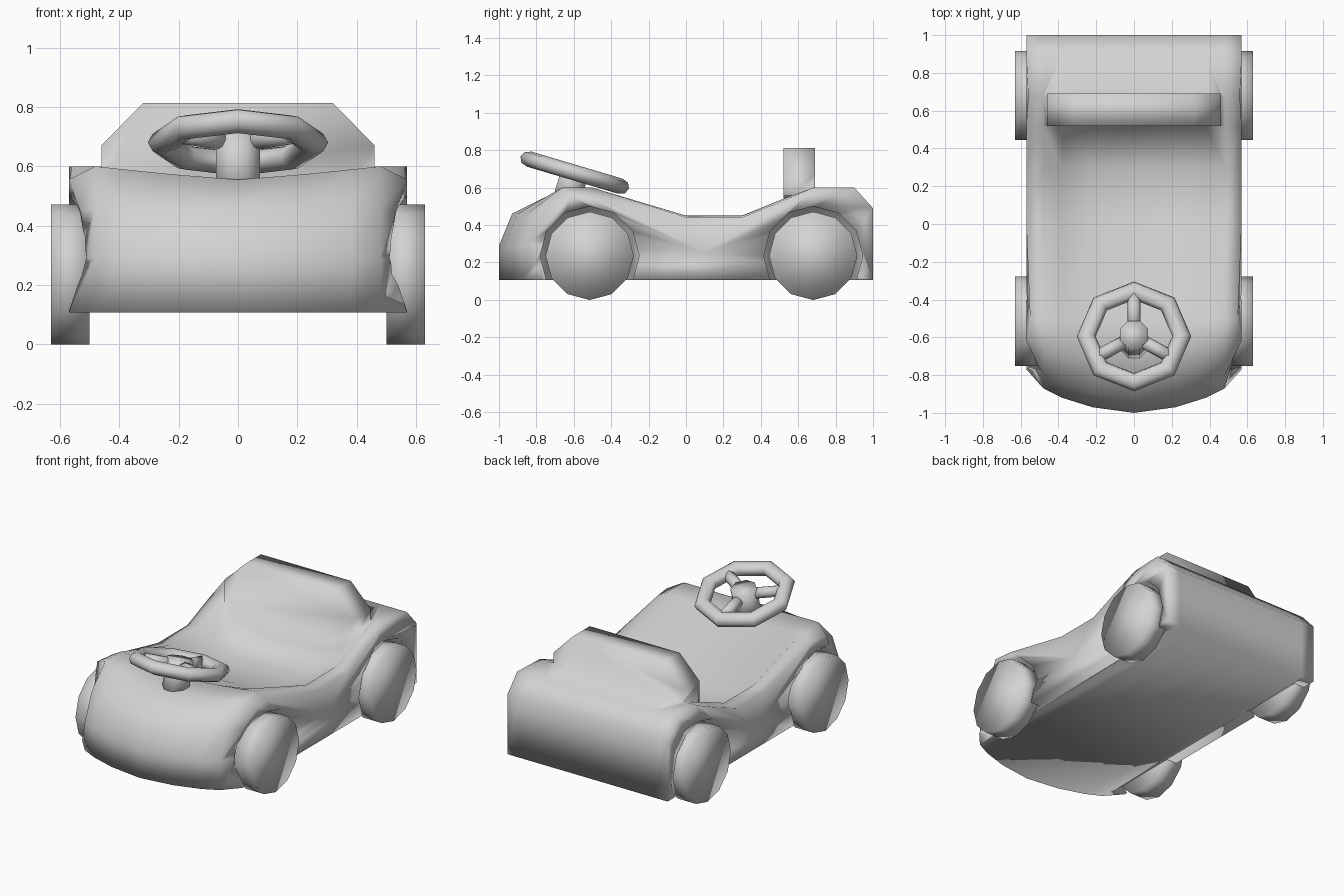
import bpy, bmesh, math
from mathutils import Vector, Matrix

if "Cube" in bpy.data.objects:
    bpy.data.objects.remove(bpy.data.objects["Cube"])

grey = bpy.data.materials.new("plain_grey")
grey.use_nodes = True
grey.diffuse_color = (0.65, 0.65, 0.65, 1)
grey.node_tree.nodes["Principled BSDF"].inputs["Base Color"].default_value = (0.65, 0.65, 0.65, 1)


def finish(bm, name):
    bmesh.ops.recalc_face_normals(bm, faces=bm.faces)
    for f in bm.faces:
        f.smooth = True
    mesh = bpy.data.meshes.new(name)
    bm.to_mesh(mesh)
    bm.free()
    mesh.materials.append(grey)
    ob = bpy.data.objects.new(name, mesh)
    bpy.context.collection.objects.link(ob)
    return ob


def rod(name, start, end, radius, sides, spin=0.0):
    """Closed cylinder between two points."""
    start, end = Vector(start), Vector(end)
    axis = end - start
    matrix = (Matrix.Translation((start + end) / 2)
              @ axis.to_track_quat("Z", "Y").to_matrix().to_4x4()
              @ Matrix.Rotation(spin, 4, "Z"))
    bm = bmesh.new()
    bmesh.ops.create_cone(bm, cap_ends=True, segments=sides, radius1=radius,
                          radius2=radius, depth=axis.length, matrix=matrix)
    return finish(bm, name)


def combine(target, other, operation):
    """Apply a boolean with a helper object, then remove the helper."""
    mod = target.modifiers.new("combine", "BOOLEAN")
    mod.operation = operation
    mod.solver = "EXACT"
    mod.object = other
    bpy.context.view_layer.objects.active = target
    bpy.ops.object.modifier_apply(modifier=mod.name)
    bpy.data.objects.remove(other)


# Body: rows along the side outline, columns across the width
# row = y, rim z, centre z, bowl sharpness, nose curve share, edge drop, edge x
rows = [(-1.0, 0.107, 0.107, 1, 1, 0, 0.57), (-1.0, 0.29, 0.29, 1, 1, 0, 0.51),
        (-0.93, 0.46, 0.46, 1, 1, 0.01, 0.53), (-0.72, 0.6, 0.555, 1.2, 0.45, 0.045, 0.57),
        (-0.5, 0.6, 0.55, 1.2, 0, 0.04, 0.55), (0, 0.45, 0.33, 5, 0, 0.01, 0.57),
        (0.3, 0.45, 0.33, 5, 0, 0.01, 0.57), (0.52, 0.54, 0.4, 4, 0, 0.01, 0.57),
        (0.68, 0.6, 0.6, 1, 0, 0, 0.56), (0.9, 0.6, 0.6, 1, 0, 0, 0.57),
        (1.0, 0.49, 0.49, 1, 0, 0, 0.57), (1.0, 0.107, 0.107, 1, 0, 0, 0.57)]
# column = x, nose setback
half = [(0, 0), (0.22, 0.03), (0.38, 0.08), (0.48, 0.13), (0.57, 0.23)]
columns = [(-x, s) for x, s in reversed(half[1:])] + half
bm = bmesh.new()
grid = []
for x, setback in columns:
    line = []
    for y, rim, mid, sharp, nose, drop, edge_x in rows:
        z = mid + (rim - mid) * min(1, abs(x) / 0.48) ** sharp
        at_edge = abs(x) > 0.5
        line.append(bm.verts.new((math.copysign(edge_x, x) if at_edge else x,
                                  y + nose * setback, z - drop if at_edge else z)))
    grid.append(line)
for a, b in zip(grid, grid[1:]):
    for i in range(len(rows)):
        j = (i + 1) % len(rows)
        bm.faces.new((a[i], a[j], b[j], b[i]))
# Side walls: fans around a middle point so the uneven outline stays clean
for line in (grid[0], grid[-1]):
    hub = bm.verts.new((line[0].co.x, 0.1, 0.25))
    for i, v in enumerate(line):
        bm.faces.new((hub, v, line[(i + 1) % len(line)]))
body = finish(bm, "body")

# Seat back: clipped panel joined to the body
outline = [(0.46, 0.34), (0.46, 0.67), (0.32, 0.813)]
outline += [(-x, z) for x, z in reversed(outline)]
bm = bmesh.new()
panel = bm.faces.new([bm.verts.new((x, 0.52, z)) for x, z in outline])
extruded = bmesh.ops.extrude_face_region(bm, geom=[panel])["geom"]
bmesh.ops.translate(bm, vec=(0, 0.17, 0),
                    verts=[v for v in extruded if isinstance(v, bmesh.types.BMVert)])
combine(body, finish(bm, "seat_back"), "UNION")

# Wheels and the arches cut around them
for end, y in (("front", -0.515), ("rear", 0.68)):
    for side, s in (("left", 1), ("right", -1)):
        cutter = rod("arch_cutter", (s * 0.497, y, 0.235), (s * 0.8, y, 0.235), 0.265, 12)
        combine(body, cutter, "DIFFERENCE")
        rod(f"{end}_{side}_wheel", (s * 0.5, y, 0.235), (s * 0.63, y, 0.235), 0.236, 12)
body.data.polygons.foreach_set("use_smooth", [True] * len(body.data.polygons))

# Steering wheel: tilted eight-sided ring
tilt = Matrix.Translation((0, -0.595, 0.68)) @ Matrix.Rotation(math.radians(-16.5), 4, "X")
bm = bmesh.new()
rings = []
for i in range(8):
    a = i * math.tau / 8
    ring = []
    for k in range(8):
        t = k * math.tau / 8
        r = 0.253 + 0.05 * math.cos(t)
        ring.append(bm.verts.new(tilt @ Vector((r * math.cos(a), r * math.sin(a),
                                                0.042 * math.sin(t)))))
    rings.append(ring)
for i in range(8):
    for k in range(8):
        n, m = (i + 1) % 8, (k + 1) % 8
        bm.faces.new((rings[i][k], rings[n][k], rings[n][m], rings[i][m]))
finish(bm, "steering_ring")

# Spokes and column
for i, degrees in enumerate((90, 210, 330)):
    a = math.radians(degrees)
    out = Vector((math.cos(a), math.sin(a), 0))
    rod(f"steering_spoke_{i + 1}", tilt @ (out * 0.05), tilt @ (out * 0.23), 0.035, 8)
rod("steering_column", tilt @ Vector((0, 0, -0.17)), tilt @ Vector((0, 0, 0.04)),
    0.08, 8, math.pi / 8)
